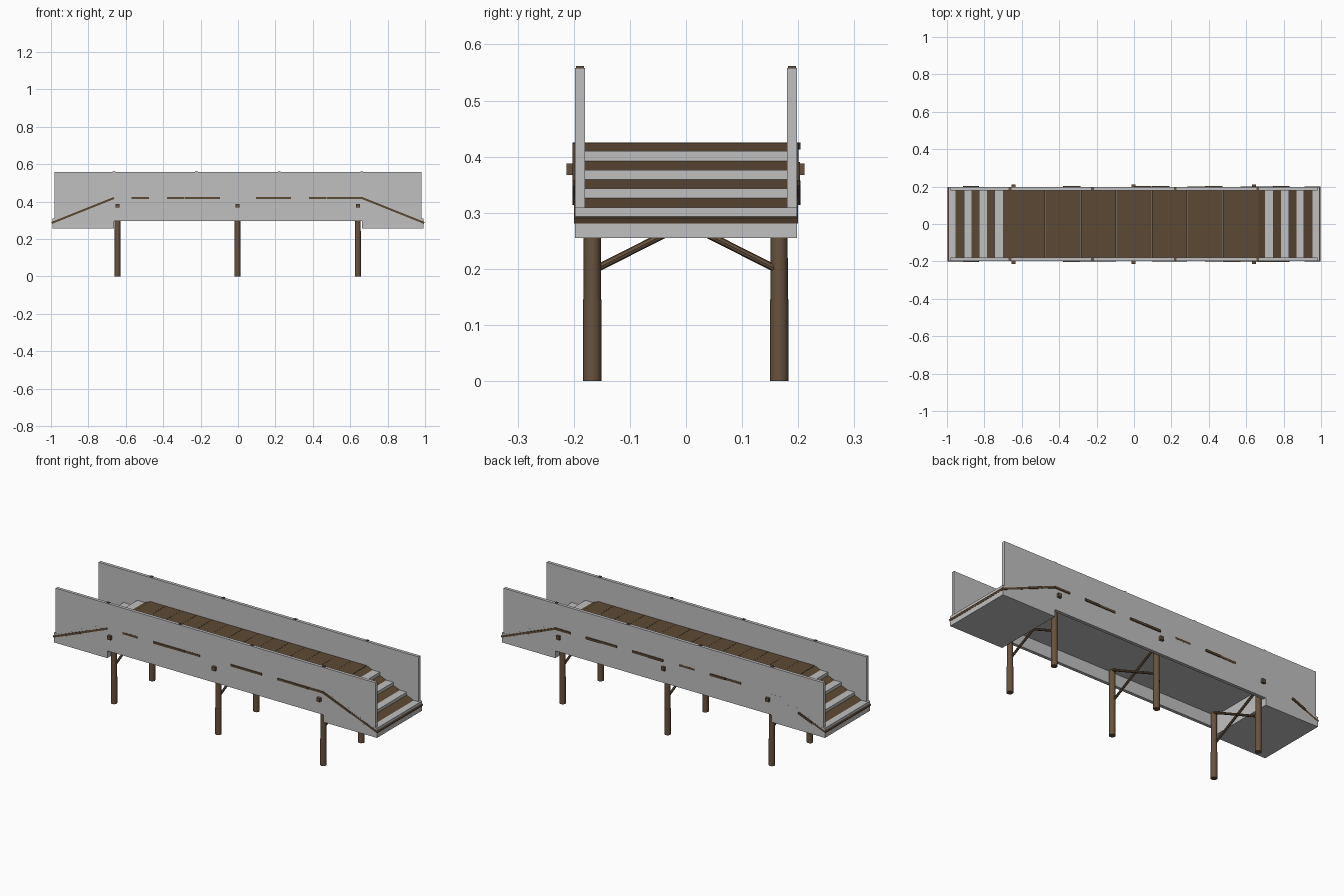
import bpy, bmesh, math, random
from mathutils import Vector, Matrix

if "Cube" in bpy.data.objects:
    bpy.data.objects.remove(bpy.data.objects["Cube"])

random.seed(4)

def mat(name, col):
    m = bpy.data.materials.new(name)
    m.diffuse_color = (*col, 1)
    m.use_nodes = True
    m.node_tree.nodes["Principled BSDF"].inputs["Base Color"].default_value = m.diffuse_color
    return m

GREY = mat("grey", (0.53, 0.53, 0.53))
DECK = mat("deck brown", (0.108, 0.066, 0.035))
WOOD = mat("post brown", (0.137, 0.085, 0.048))

def finish(bm, name, m):
    bmesh.ops.recalc_face_normals(bm, faces=bm.faces)
    me = bpy.data.meshes.new(name)
    bm.to_mesh(me)
    bm.free()
    me.materials.append(m)
    ob = bpy.data.objects.new(name, me)
    bpy.context.collection.objects.link(ob)
    return ob

def add_box(bm, centre, size, rot=Matrix()):
    M = Matrix.Translation(centre) @ rot @ Matrix.Diagonal((*size, 1))
    bmesh.ops.create_cube(bm, size=1, matrix=M)

def box(name, m, x0, x1, y0, y1, z0, z1):
    bm = bmesh.new()
    add_box(bm, ((x0+x1)/2, (y0+y1)/2, (z0+z1)/2), (x1-x0, y1-y0, z1-z0))
    return finish(bm, name, m)

def rod(bm, a, b, r0, r1, seg=12):
    a, b = Vector(a), Vector(b)
    d = b - a
    M = Matrix.Translation((a+b)/2) @ d.to_track_quat('Z', 'Y').to_matrix().to_4x4()
    bmesh.ops.create_cone(bm, cap_ends=True, segments=seg, radius1=r0, radius2=r1,
                          depth=d.length, matrix=M)

# side walls
for side, s in (("front", -1), ("back", 1)):
    y0, y1 = sorted((s*0.180, s*0.1975))
    box(side + "_wall", GREY, -0.982, 0.982, y0, y1, 0.295, 0.558)

# slab under the level deck
box("deck_slab", GREY, -0.67, 0.67, -0.197, 0.197, 0.362, 0.412)

# stepped stair blocks at both ends
edges = [0.745, 0.828, 0.910, 0.992]
tops = [0.410, 0.376, 0.343, 0.309]
for side, s in (("left", -1), ("right", 1)):
    prof = [(0.664, 0.255), (0.664, tops[0])]
    for i, (x, z) in enumerate(zip(edges, tops)):
        prof.append((x, z))
        prof.append((x, tops[i+1] if i < 3 else 0.255))
    bm = bmesh.new()
    f = bm.faces.new([bm.verts.new((s*x, -0.198, z)) for x, z in prof])
    ext = bmesh.ops.extrude_face_region(bm, geom=[f])
    bmesh.ops.translate(bm, vec=(0, 0.396, 0),
                        verts=[v for v in ext["geom"] if isinstance(v, bmesh.types.BMVert)])
    finish(bm, side + "_stairs", GREY)

# level deck planks, slightly uneven at the ends
def plank_ends():
    return -random.uniform(0.195, 0.203), random.uniform(0.195, 0.205)

bm = bmesh.new()
n = 14
w = 1.33 / n
for i in range(n):
    y0, y1 = plank_ends()
    add_box(bm, (-0.665 + (i+0.5)*w, (y0+y1)/2, 0.419), (w-0.001, y1-y0, 0.012))
finish(bm, "deck_planks", DECK)

# sloping planks running down through the steps
a, b = Vector((0.663, 0, 0.425)), Vector((0.996, 0, 0.292))
ang = math.atan2(a.z - b.z, b.x - a.x)
for side, s in (("left", -1), ("right", 1)):
    bm = bmesh.new()
    for i in range(4):
        y0, y1 = plank_ends()
        c = a.lerp(b, (i+0.5)/4)
        add_box(bm, (s*c.x, (y0+y1)/2, c.z - 0.006), ((b-a).length/4, y1-y0, 0.011),
                Matrix.Rotation(s*ang, 4, 'Y'))
    finish(bm, side + "_ramp_planks", DECK)

# trestles: round legs, through beam and crossed braces
for k, x in (("left", -0.644), ("middle", -0.003), ("right", 0.641)):
    bm = bmesh.new()
    for y in (-0.167, 0.166):
        rod(bm, (x, y, 0), (x, y, 0.145), 0.0165, 0.0165)
        rod(bm, (x, y, 0.145), (x, y, 0.372), 0.0155, 0.0150)
    ob = finish(bm, k + "_legs", WOOD)
    ob.data.shade_smooth()
    ob.data.set_sharp_from_angle(angle=math.radians(40))
    box(k + "_cross_beam", WOOD, x-0.01, x+0.01, -0.213, 0.211, 0.367, 0.388)
    bm = bmesh.new()
    for s in (-1, 1):
        rod(bm, (x + s*0.005, s*0.16, 0.200), (x + s*0.005, -s*0.16, 0.362), 0.0065, 0.0065, 8)
    finish(bm, k + "_braces", WOOD)

# rail posts buried in the walls, showing at the top
bm = bmesh.new()
for x in (-0.663, -0.222, 0.22, 0.661):
    for s in (-1, 1):
        add_box(bm, (x, s*0.189, 0.489), (0.014, 0.014, 0.146))
finish(bm, "rail_posts", WOOD)
